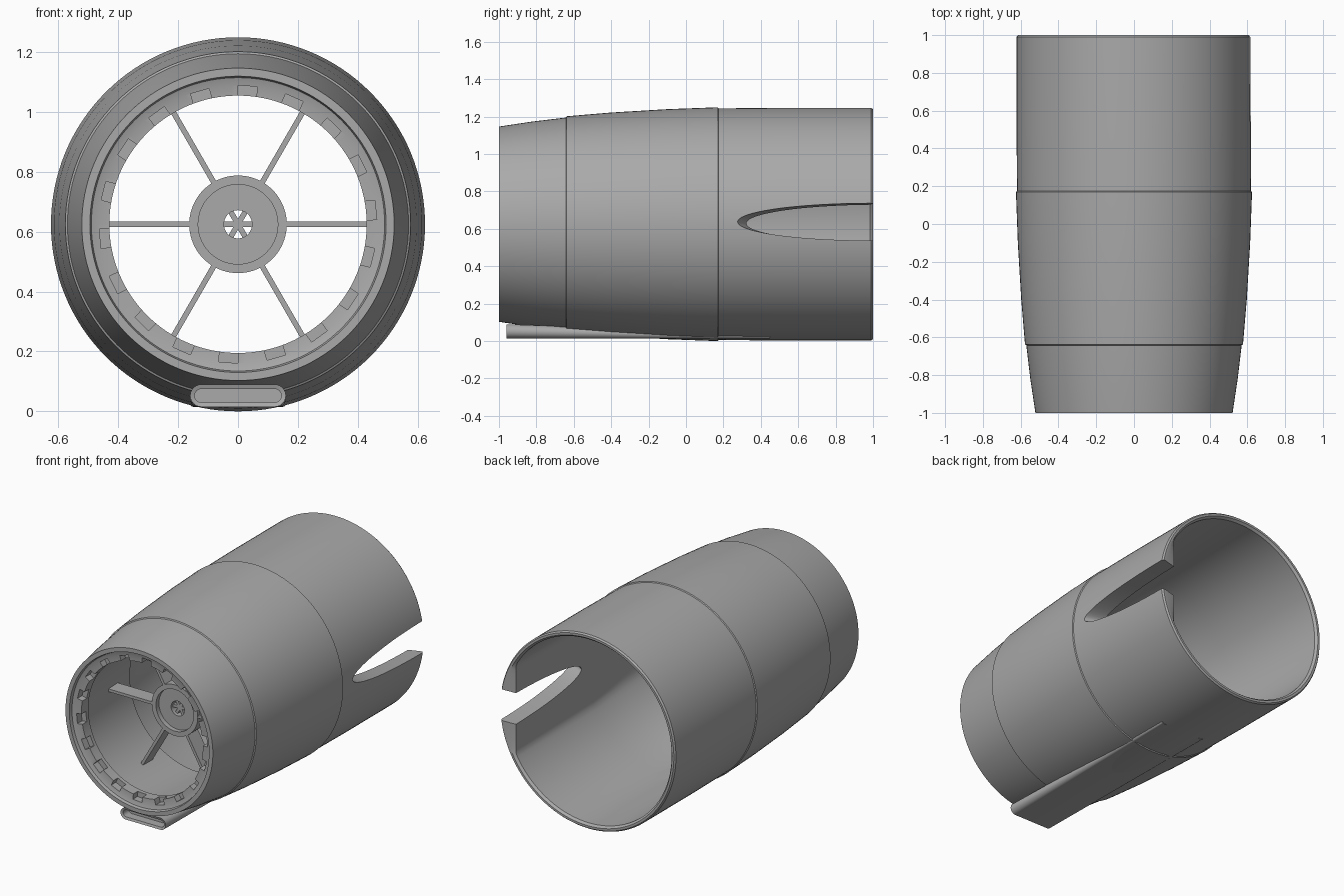
import bpy, bmesh
from math import sin, cos, pi, radians
from mathutils import Matrix, Vector

if "Cube" in bpy.data.objects:
    bpy.data.objects.remove(bpy.data.objects["Cube"])

AXIS = 0.625   # height of the barrel axis
SEG = 128

grey = bpy.data.materials.new("plain grey")
grey.use_nodes = True
grey.diffuse_color = (0.4, 0.4, 0.4, 1)
grey.node_tree.nodes["Principled BSDF"].inputs["Base Color"].default_value = (0.4, 0.4, 0.4, 1)


def finish(bm, name):
    bmesh.ops.recalc_face_normals(bm, faces=bm.faces)
    mesh = bpy.data.meshes.new(name)
    bm.to_mesh(mesh)
    bm.free()
    mesh.materials.append(grey)
    ob = bpy.data.objects.new(name, mesh)
    bpy.context.collection.objects.link(ob)
    return ob


def select(ob):
    bpy.ops.object.select_all(action='DESELECT')
    ob.select_set(True)
    bpy.context.view_layer.objects.active = ob


def smooth(ob):
    select(ob)
    bpy.ops.object.shade_smooth_by_angle(angle=radians(25))


def loft(bm, rings, cap=False, loop=False):
    """Bridge closed rings of points with quads."""
    rows = [[bm.verts.new(p) for p in ring] for ring in rings]
    pairs = list(zip(rows, rows[1:])) + ([(rows[-1], rows[0])] if loop else [])
    for a, b in pairs:
        for i in range(len(a)):
            j = (i + 1) % len(a)
            bm.faces.new((a[i], a[j], b[j], b[i]))
    if cap:
        bm.faces.new(rows[0])
        bm.faces.new(rows[-1])


def circle(y, r, flat=None):
    pts = [(r * cos(2 * pi * i / SEG), y, AXIS + r * sin(2 * pi * i / SEG)) for i in range(SEG)]
    return [(min(x, flat), y, z) for x, y, z in pts] if flat else pts


def box(bm, size, centre, angle=0):
    """Box placed relative to the axis, then turned about it."""
    m = (Matrix.Translation((0, 0, AXIS)) @ Matrix.Rotation(-angle, 4, 'Y')
         @ Matrix.Translation(centre) @ Matrix.Diagonal((*size, 1)))
    bmesh.ops.create_cube(bm, size=1, matrix=m)


def cut(ob, cutter):
    mod = ob.modifiers.new("cut", 'BOOLEAN')
    mod.operation, mod.solver, mod.object = 'DIFFERENCE', 'EXACT', cutter
    select(ob)
    bpy.ops.object.modifier_apply(modifier=mod.name)
    bpy.data.objects.remove(cutter)


# Barrel shell: stepped outside, hollow inside with a flat pad on the left wall
outside = [(-1, .522), (-.82, .549), (-.642, .57), (-.638, .577), (-.4, .597), (-.1, .615),
           (.17, .625), (.174, .619), (.5, .622), (.99, .622), (1, .614)]
inside = [(1, .6), (.985, .588), (.2, .58), (-.1, .565), (-.4, .525), (-.402, .485),
          (-.88, .46), (-.9, .43), (-.97, .43), (-.972, .465), (-.98, .49), (-1, .495)]
bm = bmesh.new()
loft(bm, [circle(y, r) for y, r in outside]
     + [circle(y, r, .515 if y > -.41 and y < .99 else None) for y, r in inside], loop=True)
barrel = finish(bm, "barrel")

# Small slots around the front lip
bm = bmesh.new()
for k in range(18):
    box(bm, (.07, .12, .064), (.428, -.985, 0), radians(6 + 20 * k))
cut(barrel, finish(bm, "slot_cutter"))

# Long round-nosed notch, slanted through the left wall
bm = bmesh.new()
rings = []
for x in (.4, .75):
    dy, dz = -.45 * (x - .61), .08 * (x - .61)
    arc = [(x, 1 - .72 * sin(pi * i / 40) + dy, .637 + .1 * cos(pi * i / 40) + dz)
           for i in range(41)]
    rings.append(arc + [(x, 1.3, arc[-1][2]), (x, 1.3, arc[0][2])])
loft(bm, rings, cap=True)
cut(barrel, finish(bm, "notch_cutter"))
smooth(barrel)

# Hub: a dished disc with a centre hole
bm = bmesh.new()
hub_profile = [(-.64, .163), (-.64, .133), (-.61, .133), (-.61, .047), (-.54, .047), (-.54, .163)]
loft(bm, [circle(y, r) for y, r in hub_profile], loop=True)
smooth(finish(bm, "hub"))

# Six spokes joining the hub to the barrel, and thin bars across the hub hole
bm = bmesh.new()
for k in range(6):
    box(bm, (.325, .1, .018), (.3175, -.585, 0), k * pi / 3)
finish(bm, "spokes")
bm = bmesh.new()
for k in range(3):
    box(bm, (.1, .04, .018), (0, -.57, 0), k * pi / 3)
finish(bm, "hub_bars")


# Underside rail: hollow-fronted rounded bar that tapers into the barrel
def stadium(y, half, low, high):
    r = (high - low) / 2
    pts = []
    for side, start in ((1, -pi / 2), (-1, pi / 2)):
        for i in range(13):
            a = start + pi * i / 12
            pts.append((side * (half - r) + r * cos(a), y, low + r + r * sin(a)))
    return pts


bm = bmesh.new()
loft(bm, [stadium(-.9, .145, .03, .075), stadium(-.955, .145, .03, .075),
          stadium(-.96, .16, .015, .09), stadium(.45, .16, .015, .038)], cap=True)
smooth(finish(bm, "under_rail"))
